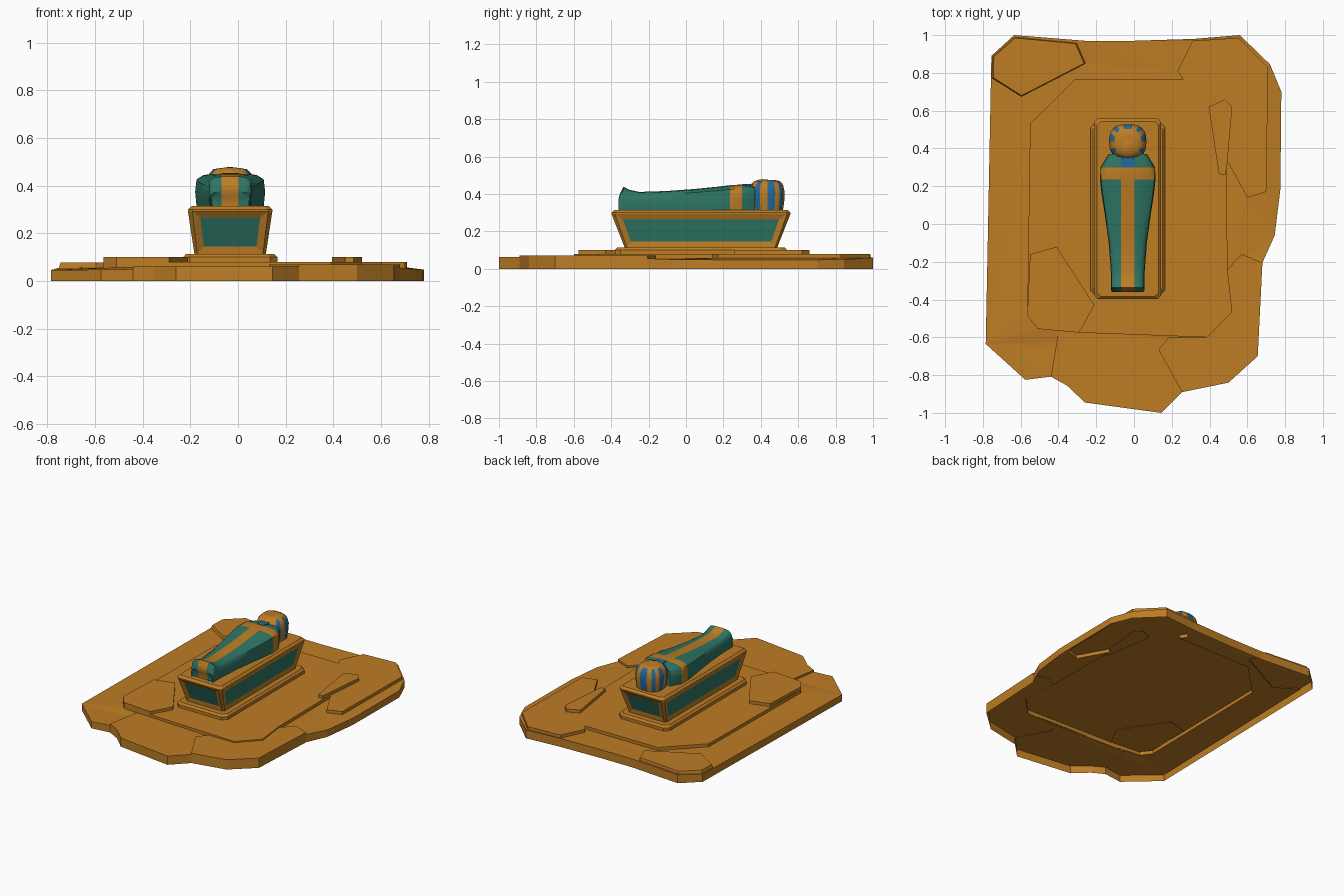
import bpy, bmesh, math
from mathutils import Vector
from mathutils.geometry import tessellate_polygon

if "Cube" in bpy.data.objects:
    bpy.data.objects.remove(bpy.data.objects["Cube"])


def material(name, rgb):
    m = bpy.data.materials.new(name)
    m.diffuse_color = (*rgb, 1)
    m.use_nodes = True
    m.node_tree.nodes["Principled BSDF"].inputs["Base Color"].default_value = m.diffuse_color
    return m


MATS = [material("ochre", (0.51, 0.205, 0.018)),
        material("teal_green", (0.027, 0.18, 0.13)),
        material("stripe_blue", (0.017, 0.14, 0.33))]
OCHRE, GREEN, BLUE = 0, 1, 2
CX, CY = -0.033, 0.08      # coffin centre


def finish(bm, name, smooth=None, recalc=True):
    if recalc:
        bmesh.ops.recalc_face_normals(bm, faces=bm.faces)
    me = bpy.data.meshes.new(name)
    bm.to_mesh(me)
    bm.free()
    for m in MATS:
        me.materials.append(m)
    ob = bpy.data.objects.new(name, me)
    bpy.context.collection.objects.link(ob)
    if smooth:
        bpy.ops.object.select_all(action='DESELECT')
        ob.select_set(True)
        bpy.context.view_layer.objects.active = ob
        bpy.ops.object.shade_smooth_by_angle(angle=math.radians(smooth))
    return ob


def stone(name, outline, z0, z1=None, hole=None, flare=1):
    """Open-bottomed slab; the outline's z may vary, the foot may flare outward."""
    pts = [Vector((p[0], p[1], p[2] if len(p) > 2 else z1)) for p in outline]
    if sum(a.xy.cross(b.xy) for a, b in zip(pts, pts[1:] + pts[:1])) < 0:
        pts.reverse()
    n = len(pts)
    mid = sum(pts, Vector()) / n
    bm = bmesh.new()
    top = [bm.verts.new(p) for p in pts]
    low = [bm.verts.new((*(mid + (p - mid) * flare).xy, z0)) for p in pts]
    for i in range(n):
        j = (i + 1) % n
        bm.faces.new((low[i], low[j], top[j], top[i]))
    loops = [[p.xy.to_3d() for p in pts]]
    verts = list(top)
    if hole:
        loops.append([Vector((x, y, 0)) for x, y in hole])
        verts += [bm.verts.new((x, y, 0.057)) for x, y in hole]
    for tri in tessellate_polygon(loops):
        a, b, c = (verts[i] for i in tri)
        up = (b.co - a.co).xy.cross((c.co - a.co).xy)
        bm.faces.new((a, b, c) if up > 0 else (c, b, a))
    return finish(bm, name, recalc=False)


def loft(bm, rings):
    loops = [[bm.verts.new(p) for p in r] for r in rings]
    for a, b in zip(loops, loops[1:]):
        for i in range(len(a)):
            j = (i + 1) % len(a)
            bm.faces.new((a[i], a[j], b[j], b[i]))
    return loops


# Broken stone ground: outer plate, raised tier and loose slabs
TIER = [(-.315, .765), (.26, .765), (.23, .81), (.31, .97), (.555, .985), (.71, .83),
        (.70, .17), (.60, .14), (.49, .34), (.495, -.24), (.52, -.465), (.39, -.6),
        (-.29, -.575), (-.51, -.555), (-.565, -.485), (-.55, .53)]
BASE = [(-.635, 1, .06), (-.26, .97, .06), (0, .97, .06), (.32, .98, .06), (.56, 1, .06),
        (.72, .845, .05), (.78, .7, .048), (.775, .185, .048), (.745, -.06, .05),
        (.68, -.205, .055), (.655, -.7, .055), (.5, -.84, .055), (.255, -.89, .053),
        (.145, -1, .053), (-.26, -.945, .053), (-.355, -.855, .05), (-.44, -.808, .05),
        (-.575, -.825, .048), (-.785, -.635, .046), (-.755, .89, .055)]
stone("ground_plate", BASE, 0, hole=TIER)
stone("raised_tier", TIER, .055, .079)
stone("front_slab", [(-.44, -.808), (-.355, -.855), (-.26, -.945), (.145, -1), (.255, -.89),
                     (.13, -.665), (.185, -.6), (-.29, -.575), (-.4, -.57)], .048, .062)
stone("front_right_slab", [(.68, -.205), (.655, -.7), (.5, -.84), (.255, -.89), (.13, -.665),
                           (.185, -.6), (.39, -.6), (.52, -.465), (.495, -.24), (.57, -.16)], .05, .07)
stone("front_left_slab", [(-.55, -.16), (-.41, -.12), (-.21, -.43), (-.29, -.575),
                          (-.51, -.555), (-.565, -.485)], .075, .1)
stone("right_slab", [(.395, .62), (.48, .66), (.52, .62), (.495, .34), (.485, .26), (.45, .265)], .075, .1)
stone("back_left_slab", [(-.745, .775), (-.595, .68), (-.265, .85), (-.31, .955),
                         (-.63, .985), (-.742, .885)], .05, .078, flare=1.04)


# Stepped plinth and coffin box from chamfered rectangles
def chamfered(hw, hl, z, c):
    q = [(hw, hl - c), (hw - c, hl)]
    pts = q + [(-x, y) for x, y in q[::-1]]
    pts += [(-x, -y) for x, y in q] + [(x, -y) for x, y in q[::-1]]
    return [(CX + x, CY + y, z) for x, y in pts]


def box_stack(levels):
    bm = bmesh.new()
    loops = loft(bm, [chamfered(*l) for l in levels])
    bm.faces.new(loops[0])
    bm.faces.new(loops[-1])
    bmesh.ops.recalc_face_normals(bm, faces=bm.faces)
    return bm


finish(box_stack([(.198, .46, .079, .03), (.198, .46, .1, .03), (.185, .448, .114, .028)]), "plinth")
bm = box_stack([(.15, .408, .114, .012), (.177, .478, .292, .018),
                (.177, .478, .3, .018), (.162, .463, .315, .018)])
sides = [f for f in bm.faces if f.calc_area() > .03 and abs(f.normal.z) < .6]
bmesh.ops.inset_individual(bm, faces=sides, thickness=.03, depth=-.008, use_even_offset=True)
for f in sides:
    f.material_index = GREEN
finish(bm, "coffin", recalc=False)

# Wrapped body: rounded sections along y, strips coloured by position
S = .036


def section(y, w, h):
    half = [(S, 0), (w * .98, 0), (w * 1.02, h * .45), (w * .98, h * .83), (w * .78, h * .96), (S, h)]
    pts = half + [(-x, z) for x, z in half[::-1]]
    return [(CX + x, y, .315 + z) for x, z in pts]


bm = bmesh.new()
stations = [(-.346, .076, .04), (-.36, .082, .06), (-.352, .086, .09), (-.335, .088, .124),
            (-.305, .087, .108), (-.25, .088, .096), (-.1, .099, .101), (.05, .119, .112),
            (.16, .136, .123), (.235, .144, .132), (.3, .142, .136), (.37, .1, .125)]
loops = loft(bm, [section(*s) for s in stations])
for r in (loops[0], loops[-1]):
    for part in (r[:6], r[6:], (r[0], r[5], r[6], r[11])):
        bm.faces.new(part)
for f in bm.faces:
    c = f.calc_center_median()
    mid = abs(c.x - CX) < S * .5
    if .235 < c.y < .3:
        f.material_index = OCHRE
    elif mid:
        f.material_index = BLUE if c.y > .3 else OCHRE
    else:
        f.material_index = GREEN
finish(bm, "wrapped_body", 50)

# Striped headdress: rounded-square lathe, stripes by angle
N = 18


def head_ring(z, r):
    ring = []
    for i in range(N):
        a = 2 * math.pi * (i + .5) / N + math.pi / 2
        c, s = math.cos(a), math.sin(a)
        ring.append((CX + .099 * r * math.copysign(abs(c) ** .75, c),
                     .436 + .093 * r * math.copysign(abs(s) ** .75, s), z))
    return ring


bm = bmesh.new()
loops = loft(bm, [head_ring(z, r) for z, r in
                  [(.315, .9), (.36, .97), (.41, 1), (.45, .9), (.469, .72), (.475, .4)]])
bm.faces.new(loops[-1])
bm.faces.new(loops[0])
for k, f in enumerate(list(bm.faces)[:N * 4]):
    i = k % N
    if i % 2 == 1 and not 6 <= i <= 10:
        f.material_index = BLUE
finish(bm, "striped_headdress", 40)

# Face
bm = bmesh.new()
bmesh.ops.create_uvsphere(bm, u_segments=16, v_segments=8, radius=1)
for v in bm.verts:
    v.co = (CX + v.co.x * .07, .412 + v.co.y * .066, .442 + v.co.z * .037)
finish(bm, "face", 60)

# Chin piece below the face
bm = bmesh.new()
bmesh.ops.create_cube(bm, size=1)
for v in bm.verts:
    v.co = (CX + v.co.x * (.05 if v.co.y < 0 else .062), .332 + v.co.y * .06, .443 + v.co.z * .02)
for f in bm.faces:
    f.material_index = BLUE
finish(bm, "chin_piece")
